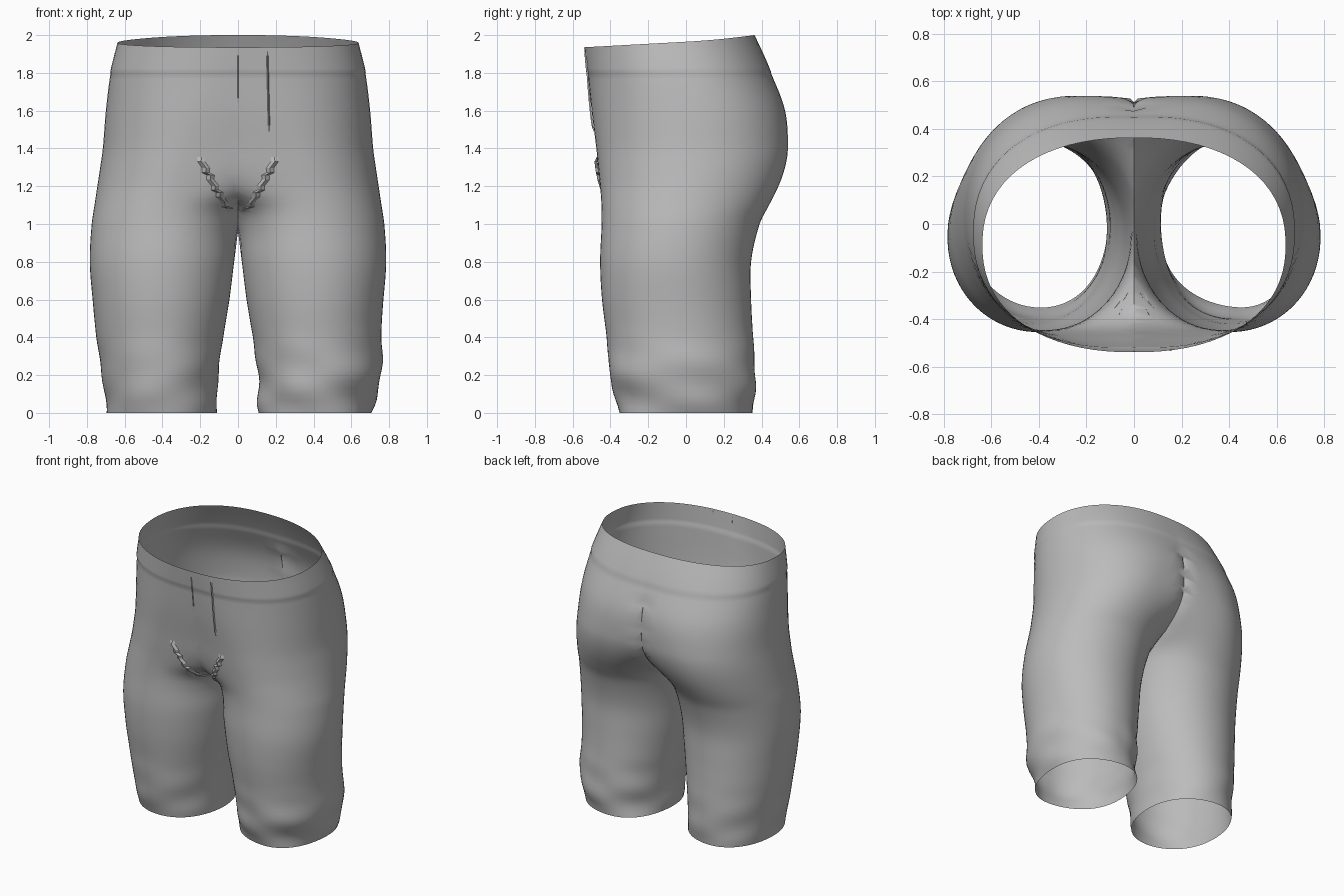
import bpy, bmesh, math
from mathutils import Vector

cube = bpy.data.objects.get("Cube")
if cube:
    bpy.data.objects.remove(cube, do_unlink=True)

cloth = bpy.data.materials.new("grey cloth")
cloth.use_nodes = True
GREY = (0.5, 0.5, 0.5, 1)
cloth.diffuse_color = GREY
cloth.node_tree.nodes["Principled BSDF"].inputs["Base Color"].default_value = GREY
cloth.node_tree.nodes["Principled BSDF"].inputs["Roughness"].default_value = 0.8

# Half sections: height, outer x, centre x, inner x at front and back, front y, back y
SECTIONS = [
    (0, .695, .41, .11, .11, -.355, .355),
    (.2, .72, .41, .105, .105, -.4, .365),
    (.4, .75, .41, .078, .078, -.42, .355),
    (.6, .77, .41, .045, .045, -.445, .345),
    (.8, .785, .4, .02, .02, -.455, .345),
    (1, .775, .38, -.008, -.008, -.447, .39),
    (1.1, .76, .36, -.1, -.04, -.448, .44),
    (1.2, .745, .32, -.45, -.16, -.455, .49),
    (1.3, .73, .28, -.75, -.35, -.465, .525),
    (1.4, .716, .24, -.8, -.55, -.475, .54),
    (1.6, .7, .15, -.8, -.65, -.5, .525),
    (1.8, .675, .06, -.65, -.65, -.52, .45),
    (2, .635, 0, -.635, -.635, -.537, .36),
]
COLUMNS, BAND, LIFT = 72, 1.8, .003


def section(z):
    """Smoothly interpolated half section at a height."""
    i = max(k for k in range(len(SECTIONS) - 1) if SECTIONS[k][0] <= z)
    a, b = SECTIONS[i], SECTIONS[i + 1]
    p, n = SECTIONS[max(i - 1, 0)], SECTIONS[min(i + 2, len(SECTIONS) - 1)]
    h = b[0] - a[0]
    t = (z - a[0]) / h
    out = []
    for k in range(1, 7):
        ma = (b[k] - p[k]) / (b[0] - p[0]) * h
        mb = (n[k] - a[k]) / (n[0] - a[0]) * h
        c = b[k] - a[k]
        out.append(a[k] + t * ma + t * t * (3 * c - 2 * ma - mb)
                   + t ** 3 * (ma + mb - 2 * c))
    return out


def power(z):
    """Round legs, slightly squarer waist."""
    return 2.05 + .2 * min(1, max(0, (z - 1.2) / .6))


def front_y(x, z):
    """Depth of the front surface above a point."""
    xo, cx, xf, xb, yf, yb = section(z)
    u = abs(x - cx) / ((xo - cx) if x > cx else (cx - xf))
    mid, n = (yf + yb) / 2, power(z)
    y = mid + (yf - mid) * max(0, 1 - u ** n) ** (1 / n)
    return y - (LIFT if z > BAND else 0)


def cloth_point(side, z, angle):
    """Point on one half, with cuff wrinkles and the sloping waist."""
    xo, cx, xf, xb, yf, yb = section(z)
    c, s = math.cos(angle), math.sin(angle)
    rx = xo - cx if c > 0 else cx - (xf if s < 0 else xb)
    ux = math.copysign(abs(c) ** (2 / power(z)), c)
    uy = math.copysign(abs(s) ** (2 / power(z)), s)
    x, y = cx + rx * ux, (yf + yb) / 2 + (yb - yf) / 2 * uy
    fade = max(0, 1 - z / .45)
    wrinkle = (.01 + .003 * side) * fade * math.sin(3 * angle + side) * math.sin(z * 26 + angle)
    if side > 0 and c > 0:
        wrinkle += .04 * c * math.exp(-((z - .2) / .17) ** 2)
    if z > BAND:
        wrinkle += LIFT
        top = 1.965 + .055 * y + .12 * max(y, 0) ** 2
        z = BAND + (z - BAND) * (top - BAND) / (2 - BAND)
    return Vector((side * (x + wrinkle * c), y + wrinkle * s, z))


def finish(bm, name, angle):
    mesh = bpy.data.meshes.new(name)
    bm.to_mesh(mesh)
    bm.free()
    obj = bpy.data.objects.new(name, mesh)
    bpy.context.collection.objects.link(obj)
    mesh.materials.append(cloth)
    bpy.ops.object.select_all(action='DESELECT')
    obj.select_set(True)
    bpy.context.view_layer.objects.active = obj
    bpy.ops.object.shade_smooth_by_angle(angle=math.radians(angle))


# Shorts: two leg tubes cut on the centre plane and welded together
heights = sorted([i / 30 for i in range(61) if i != 54] + [BAND - .005, BAND + .005])
bm = bmesh.new()
for side in (1, -1):
    half = bmesh.new()
    rings = [[half.verts.new(cloth_point(side, z, math.tau * (j + .5) / COLUMNS))
              for j in range(COLUMNS)] for z in heights]
    for low, high in zip(rings, rings[1:]):
        for j in range(COLUMNS):
            k = (j + 1) % COLUMNS
            quad = [low[j], low[k], high[k], high[j]]
            half.faces.new(quad if side > 0 else quad[::-1])
    bmesh.ops.bisect_plane(half, geom=half.verts[:] + half.edges[:] + half.faces[:],
                           plane_co=(0, 0, 0), plane_no=(side, 0, 0), clear_inner=True)
    part = bpy.data.meshes.new("half")
    half.to_mesh(part)
    half.free()
    bm.from_mesh(part)
    bpy.data.meshes.remove(part)
bmesh.ops.remove_doubles(bm, verts=bm.verts, dist=.0005)

# Sharp seat crease on the centre line
for v in bm.verts:
    if abs(v.co.x) < .0005 and v.co.y > .1 and 1.1 < v.co.z < 1.72:
        v.co.y -= .014
finish(bm, "shorts", 40)


def ridge(name, path, side, width, height, angle):
    """Raised fold that follows the front surface."""
    bm = bmesh.new()
    rows = []
    for i, (x, z) in enumerate(path):
        h = 0 if i in (0, len(path) - 1) else height
        rows.append([bm.verts.new((side * (x + d * width),
                                   front_y(abs(x + d * width), z) - (.002 if d else h), z))
                     for d in (-1, 0, 1)])
    for a, b in zip(rows, rows[1:]):
        for j in (0, 1):
            quad = [a[j], a[j + 1], b[j + 1], b[j]]
            bm.faces.new(quad if side > 0 else quad[::-1])
    finish(bm, name, angle)


# Fly edge and front centre seam
ridge("fly_edge", [(.165 - .01 * i / 14, 1.49 + .031 * i) for i in range(15)], 1, .005, .01, 20)
ridge("centre_seam", [(0, 1.64 + .028 * i) for i in range(11)], 1, .003, .006, 20)

# Jagged folds where the legs meet the front panel
STEPS = 13
for side, name in ((1, "left_crease"), (-1, "right_crease")):
    path = [(.03 + .17 * (i / STEPS) ** .9 + .007 * (-1) ** i,
             1.06 + .29 * (i / STEPS) ** 1.1 + .005 * (-1) ** (i // 2)) for i in range(STEPS + 1)]
    ridge(name, path, side, .02, .018, 20)
